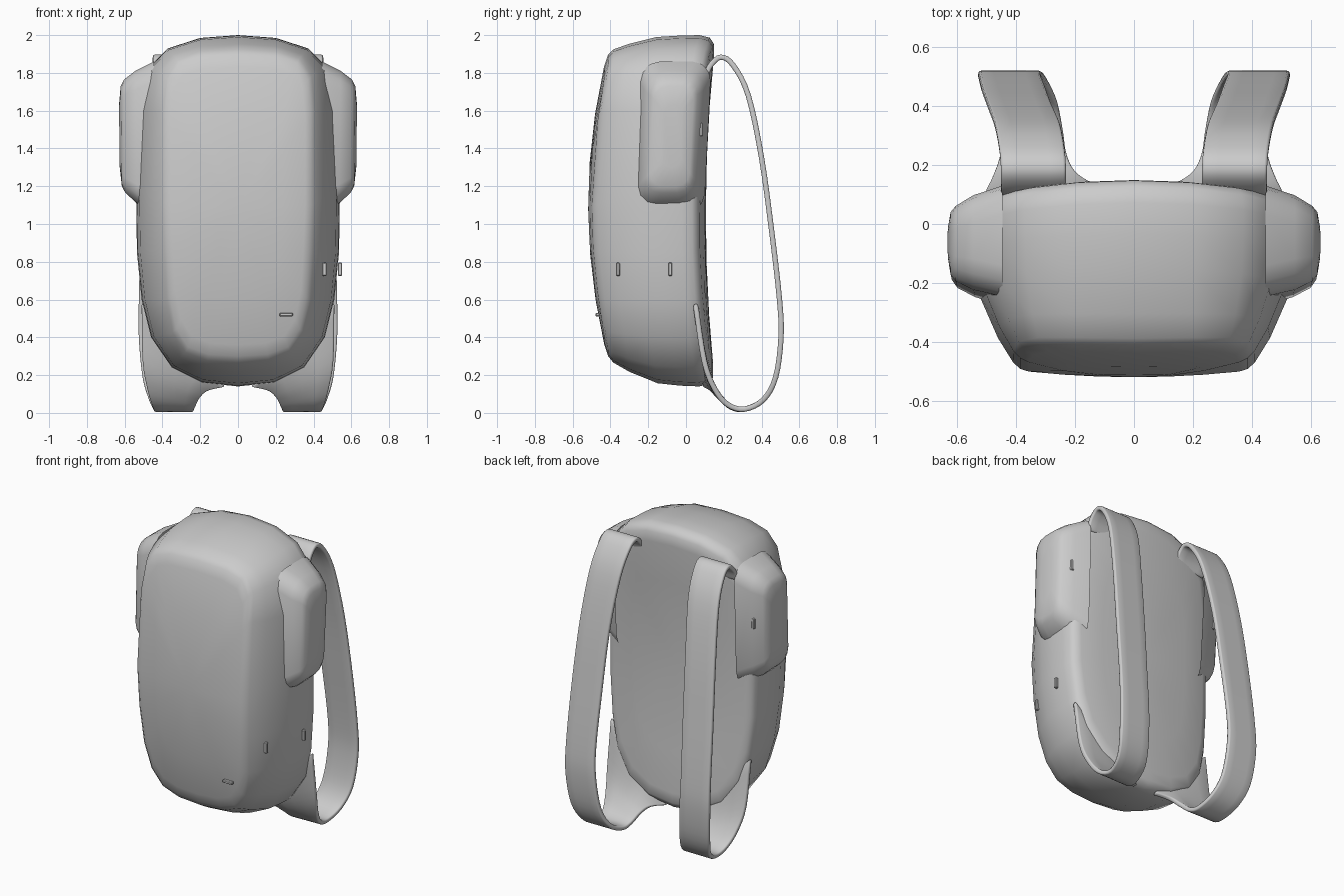
import bpy, bmesh, math
from mathutils import Vector

if "Cube" in bpy.data.objects:
    bpy.data.objects.remove(bpy.data.objects["Cube"])


def finish(name, bm, angle=50):
    bmesh.ops.recalc_face_normals(bm, faces=bm.faces)
    me = bpy.data.meshes.new(name)
    bm.to_mesh(me)
    bm.free()
    ob = bpy.data.objects.new(name, me)
    bpy.context.collection.objects.link(ob)
    bpy.ops.object.select_all(action='DESELECT')
    ob.select_set(True)
    bpy.context.view_layer.objects.active = ob
    bpy.ops.object.shade_smooth_by_angle(angle=math.radians(angle))
    return ob


def mirror(ob):
    m = ob.modifiers.new("mirror", 'MIRROR')
    m.use_axis[0] = True


def grid(bm, rows, closed):
    """Skin rows of points with quads."""
    vs = [[bm.verts.new(p) for p in r] for r in rows]
    n = len(vs[0])
    for a, b in zip(vs, vs[1:]):
        for i in range(n if closed else n - 1):
            j = (i + 1) % n
            bm.faces.new((a[i], a[j], b[j], b[i]))
    return vs


def fan(bm, ring, centre):
    c = bm.verts.new(centre)
    for i in range(len(ring)):
        bm.faces.new((ring[i - 1], ring[i], c))


# --- bag body: rings from back panel to front panel ---
outer = [(0, 2.0), (.2, 1.985), (.37, 1.93), (.48, 1.82), (.525, 1.6), (.54, 1.2),
         (.535, .85), (.51, .6), (.46, .4), (.35, .24), (.19, .16), (0, .14)]
inner = [(0, 1.915), (.2, 1.905), (.32, 1.87), (.38, 1.78), (.395, 1.6), (.395, 1.1),
         (.385, .85), (.37, .6), (.335, .43), (.27, .33), (.16, .29), (0, .28)]


def back_y(x, z):
    return .105 + .05 * ((z - 1.05) / .9) ** 2 - .15 * x * x


def front_y(x, z):
    return -.518 + .105 * ((z - 1.1) / .82) ** 2 + .15 * x * x


def body_ring(t, s, v):
    half = [(a[0] + (b[0] - a[0]) * t, a[1] + (b[1] - a[1]) * t) for a, b in zip(outer, inner)]
    pts = half + [(-x, z) for x, z in half[-2:0:-1]]
    out = []
    for x, z in pts:
        x, z = x * s, 1.08 + (z - 1.08) * s
        b, f = back_y(x, z), front_y(x, z)
        out.append((x, b + (f - b) * v, z))
    return out


bm = bmesh.new()
layers = [(0, .3, 0), (0, .6, 0), (0, .88, 0), (0, .95, .015), (0, .985, .06), (0, 1, .16),
          (.03, 1, .35), (.12, 1, .57), (.55, 1, .82), (.9, 1, .955), (1.0, .975, .99),
          (1, .9, 1), (1, .6, 1), (1, .3, 1)]
rings = grid(bm, [body_ring(*l) for l in layers], True)
fan(bm, rings[0], (0, back_y(0, 1.08), 1.08))
fan(bm, rings[-1], (0, front_y(0, 1.08), 1.08))
finish("bag_body", bm)

# --- side pockets: rounded rectangles lofted outwards ---


def pocket_ring(x, y0, y1, z0, z1, r):
    pts = []
    for cy, cz, a0 in ((y1 - r, z1 - r, 0), (y0 + r, z1 - r, 90),
                       (y0 + r, z0 + r, 180), (y1 - r, z0 + r, 270)):
        for k in range(4):
            a = math.radians(a0 + 30 * k)
            y, z = cy + r * math.cos(a), cz + r * math.sin(a)
            pts.append((x + .012 * (z - 1.46), y + .05 * (z - 1.46), z))
    return pts


bm = bmesh.new()
rings = grid(bm, [pocket_ring(.44, -.26, .115, 1.06, 1.86, .1),
                  pocket_ring(.54, -.235, .085, 1.11, 1.81, .1),
                  pocket_ring(.60, -.205, .05, 1.165, 1.765, .08),
                  pocket_ring(.618, -.18, .03, 1.20, 1.73, .07),
                  pocket_ring(.628, -.12, -.02, 1.3, 1.63, .045)], True)
bm.faces.new(rings[-1])
mirror(finish("side_pocket", bm))

# --- shoulder straps: inner x, outer x, y, z along the loop ---
path = [(.23, .45, .10, 1.77), (.23, .45, .13, 1.84), (.23, .45, .185, 1.883), (.235, .455, .25, 1.84),
        (.25, .47, .33, 1.68), (.28, .495, .40, 1.35), (.30, .515, .455, .95),
        (.315, .525, .495, .6), (.31, .525, .503, .4), (.29, .505, .475, .19),
        (.26, .47, .41, .07), (.24, .445, .31, .02)]
edges = [(Vector((a, y, z)), Vector((b, y, z))) for a, b, y, z in path]
# lower end flares onto the bottom and the side of the bag
edges += [(Vector(a), Vector(b)) for a, b in [
    ((.23, .24, .03), (.455, .22, .045)), ((.205, .18, .08), (.48, .15, .13)),
    ((.16, .14, .12), (.505, .095, .28)), ((.07, .10, .14), (.51, .05, .58))]]


def smooth_path(p, n=4):
    p = [p[0] * 2 - p[1]] + p + [p[-1] * 2 - p[-2]]
    out = []
    for a, b, c, d in zip(p, p[1:], p[2:], p[3:]):
        for k in range(n):
            t = k / n
            out.append(.5 * (2 * b + (c - a) * t + (2 * a - 5 * b + 4 * c - d) * t * t
                             + (3 * b - a - 3 * c + d) * t ** 3))
    return out + [p[-2]]


bm = bmesh.new()
left, right = (smooth_path([e[i] for e in edges]) for i in (0, 1))
grid(bm, [[a.lerp(b, k / 4) for k in range(5)] for a, b in zip(left, right)], False)
strap = finish("shoulder_strap", bm)
sol = strap.modifiers.new("thickness", 'SOLIDIFY')
sol.thickness, sol.offset = .028, 0
bev = strap.modifiers.new("soft_edge", 'BEVEL')
bev.width, bev.segments, bev.limit_method, bev.angle_limit = .009, 2, 'ANGLE', math.radians(50)
mirror(strap)


# --- zip pulls: small tapered tabs ---
def zip_pull(name, loc, size, both=False):
    bm = bmesh.new()
    bmesh.ops.create_cube(bm, size=1)
    for v in bm.verts:
        v.co = Vector(loc) + Vector(c * s for c, s in zip(v.co, size))
    bmesh.ops.bevel(bm, geom=bm.edges[:], offset=.004, segments=1, affect='EDGES')
    ob = finish(name, bm, 30)
    if both:
        mirror(ob)


zip_pull("front_zip_pull", (.255, -.468, .52), (.07, .022, .018))
zip_pull("side_zip_pull_front", (.458, -.36, .76), (.022, .02, .07))
zip_pull("side_zip_pull_back", (.54, -.083, .76), (.022, .02, .07))
zip_pull("upper_zip_pull", (.55, .078, 1.5), (.022, .02, .07), True)
